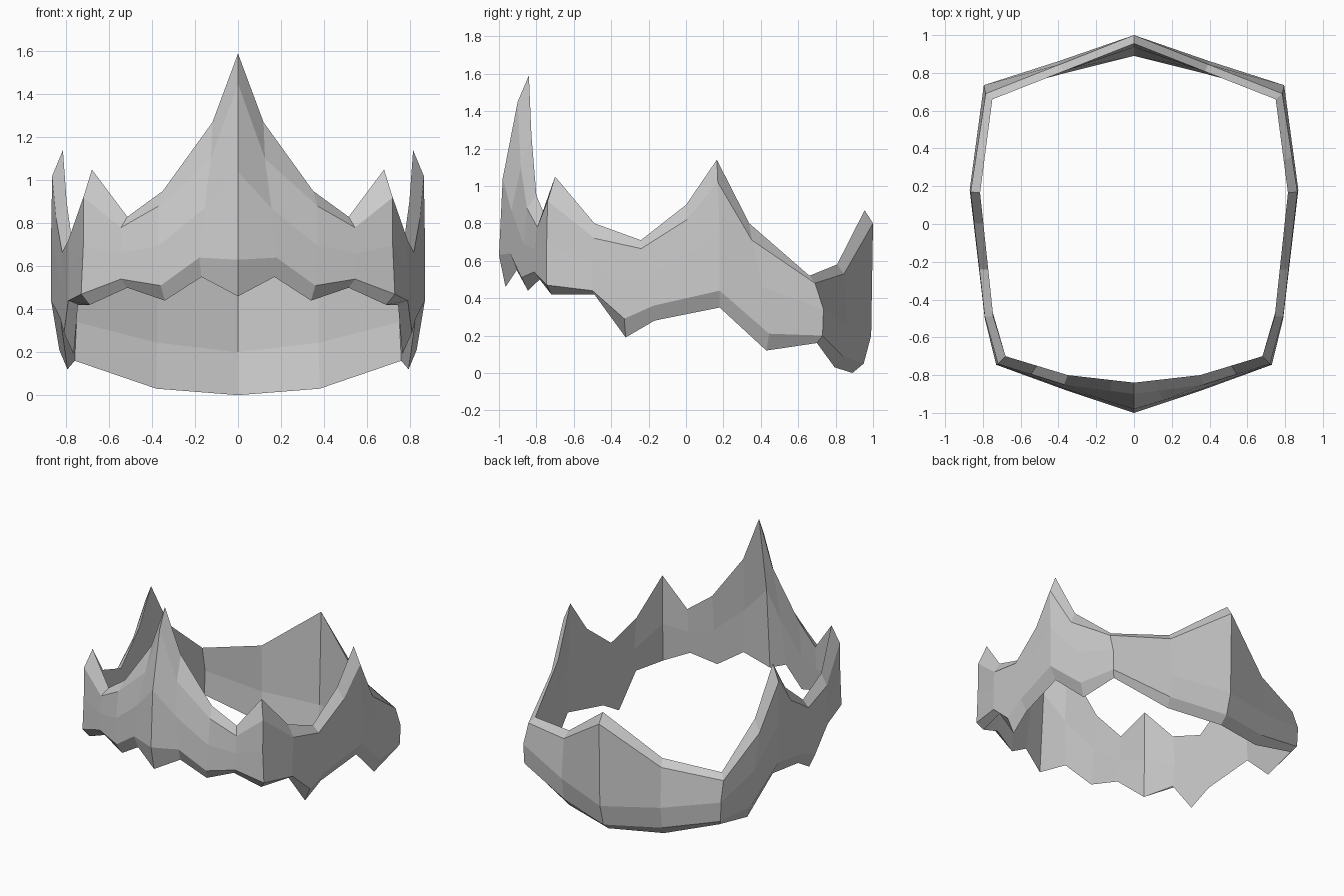
import bpy
import bmesh
from mathutils import Vector, Matrix

default_cube = bpy.data.objects.get("Cube")
if default_cube:
    bpy.data.objects.remove(default_cube, do_unlink=True)


def make_material(name, rgb):
    material = bpy.data.materials.new(name)
    material.use_nodes = True
    colour = (*rgb, 1)
    material.diffuse_color = colour
    shader = next(n for n in material.node_tree.nodes if n.type == "BSDF_PRINCIPLED")
    shader.inputs["Base Color"].default_value = colour
    return material


def point_on_plan(plan, t):
    """Point of a plan polyline at parameter t (whole numbers are its corners)."""
    i = min(int(t), len(plan) - 2)
    return Vector(plan[i]).lerp(Vector(plan[i + 1]), t - i)


def rail(plan, stations, heights):
    """Half of one edge loop: plan outline raised to the given heights."""
    return [Vector((*point_on_plan(plan, t), z)) for t, z in zip(stations, heights)]


# Half outlines seen from above, front centre -> front corner -> side peak -> back centre
outer_top_plan = [(0, -.9), (.37, -.85), (.72, -.74), (.79, -.49), (.865, .17), (.785, .69), (0, 1)]
inner_top_plan = [(0, -.84), (.35, -.8), (.68, -.7), (.745, -.49), (.815, .165), (.75, .66), (0, .955)]
outer_mid_plan = [(0, -.98), (.37, -.87), (.72, -.745), (.79, -.5), (.87, .18), (.795, .735), (0, .99)]
outer_low_plan = [(0, -1), (.36, -.88), (.73, -.745), (.79, -.5), (.87, .18), (.79, .73), (0, .95)]
inner_low_plan = [(0, -.965), (.34, -.845), (.69, -.72), (.745, -.49), (.825, .18), (.76, .7), (0, .89)]

# Where the points and dips sit along the outlines
top_stations = [0, .34, 1, 1.5, 2, 3, 3.38, 3.75, 4, 4.35, 5, 5.5, 6]
low_stations = [0, .5, 1, 1.5, 2, 3, 3.25, 3.48, 4, 4.48, 5, 5.5, 6]

# Pointed top rim and jagged lower rim
outer_top = rail(outer_top_plan, top_stations,
                 [1.45, 1.1, .88, .78, .92, .72, .665, .82, 1.02, .71, .48, .53, .8])
inner_top = rail(inner_top_plan, top_stations,
                 [1.59, 1.27, .95, .83, 1.05, .8, .71, .9, 1.14, .8, .52, .58, .87])
outer_low = rail(outer_low_plan, low_stations,
                 [.63, .64, .51, .54, .47, .44, .29, .36, .44, .21, .2, .09, .05])
inner_low = rail(inner_low_plan, low_stations,
                 [.46, .55, .44, .5, .42, .42, .19, .28, .35, .12, .16, .03, 0])

# Middle crease of the wall, dropping lower towards the back centre
mid_stations = [(a + b) / 2 for a, b in zip(top_stations, low_stations)]
mid_heights = []
for t, low, top in zip(mid_stations, outer_low, outer_top):
    share = .5 - .3 * max(0, t - 5)
    mid_heights.append(low.z + share * (top.z - low.z))
outer_mid = rail(outer_mid_plan, mid_stations, mid_heights)
inner_mid = [Vector((p.x * .945, p.y * .945, p.z)) for p in outer_mid]

# Skin the half band, then mirror it into a closed ring
bm = bmesh.new()
loops = [outer_low, outer_mid, outer_top, inner_top, inner_mid, inner_low]
grid = [[bm.verts.new(p) for p in loop] for loop in loops]
for row, next_row in zip(grid, grid[1:] + grid[:1]):
    for i in range(len(row) - 1):
        bm.faces.new((row[i], row[i + 1], next_row[i + 1], next_row[i]))
bmesh.ops.mirror(bm, geom=bm.verts[:] + bm.edges[:] + bm.faces[:],
                 matrix=Matrix.Identity(4), merge_dist=.0001, axis="X")
bmesh.ops.remove_doubles(bm, verts=bm.verts[:], dist=.0001)
bmesh.ops.recalc_face_normals(bm, faces=bm.faces[:])

mesh = bpy.data.meshes.new("crown_band")
bm.to_mesh(mesh)
bm.free()
mesh.materials.append(make_material("plain grey", (.6, .6, .6)))
crown = bpy.data.objects.new("crown_band", mesh)
bpy.context.collection.objects.link(crown)
